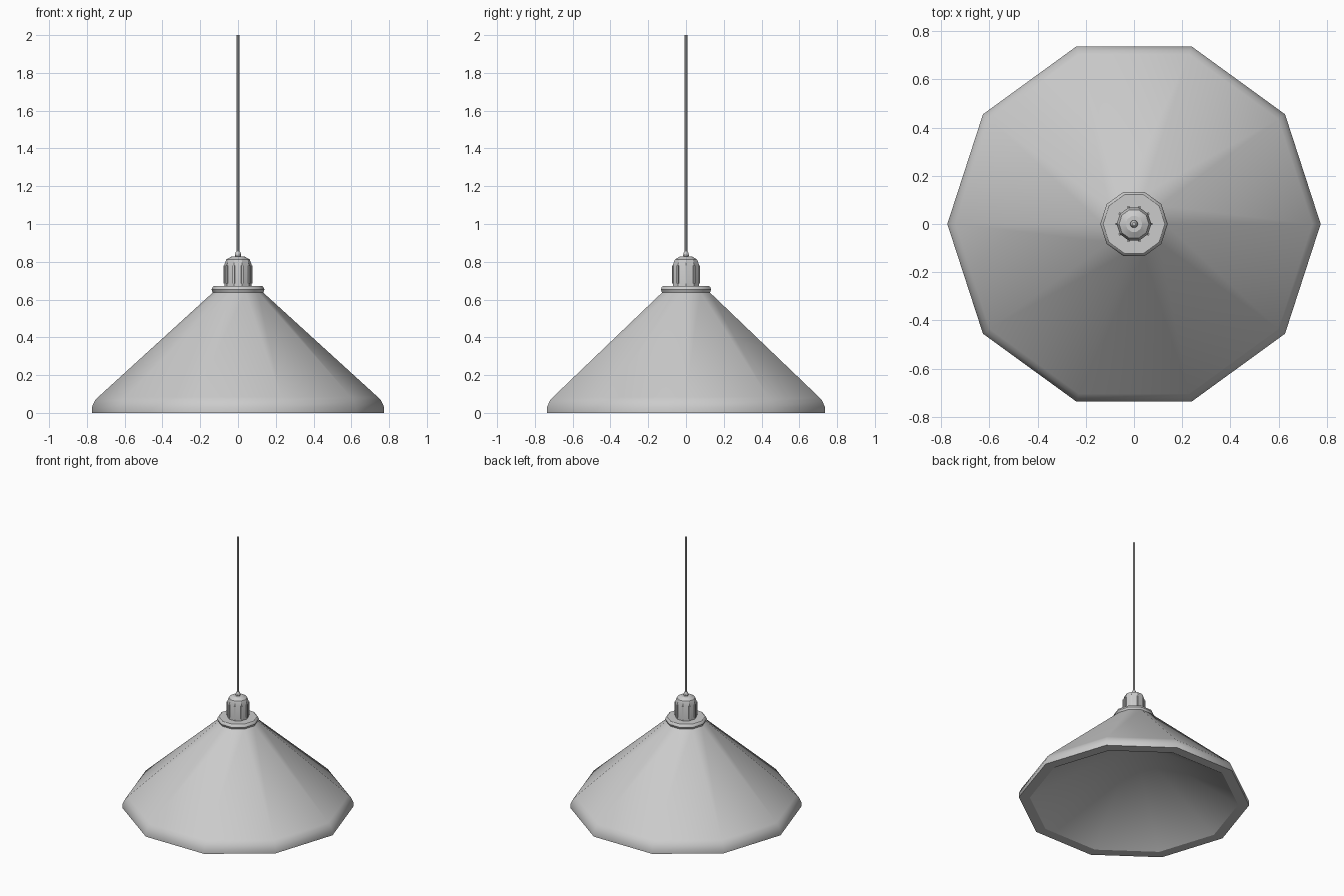
import bpy, math

if "Cube" in bpy.data.objects:
    bpy.data.objects.remove(bpy.data.objects["Cube"])

SIDES = 10


def lathe(name, profile, sides=SIDES, smooth=35, caps=True):
    """Revolve (radius, z) points around the z axis; radius 0 makes a pole, other ends can be capped."""
    verts, rings, faces = [], [], []
    for r, z in profile:
        n = 1 if r == 0 else sides
        rings.append([len(verts) + i % n for i in range(sides)])
        for i in range(n):
            a = 2 * math.pi * i / sides
            verts.append((r * math.cos(a), r * math.sin(a), z))
    for lo, hi in zip(rings, rings[1:]):
        for i in range(sides):
            j = (i + 1) % sides
            faces.append(list(dict.fromkeys((lo[i], lo[j], hi[j], hi[i]))))
    if caps and profile[0][0]:
        faces.append(rings[0][::-1])
    if caps and profile[-1][0]:
        faces.append(rings[-1])
    mesh = bpy.data.meshes.new(name)
    mesh.from_pydata(verts, [], faces)
    ob = bpy.data.objects.new(name, mesh)
    bpy.context.collection.objects.link(ob)
    bpy.context.view_layer.objects.active = ob
    ob.select_set(True)
    bpy.ops.object.shade_smooth_by_angle(angle=math.radians(smooth))
    ob.select_set(False)
    return ob


# Ten-sided shade: shallow inner cone, then flat rim, rolled lip and outer cone
lathe("shade_inside", [(0, 0.45), (0.70, 0)], smooth=60, caps=False)
lathe("shade", [(0.70, 0), (0.774, 0), (0.774, 0.03), (0.757, 0.066),
                (0.74, 0.084), (0.13, 0.64)], smooth=40, caps=False)

# Collar ring on top of the shade
lathe("collar", [(0.12, 0.632), (0.133, 0.636), (0.140, 0.652),
                 (0.135, 0.666), (0.128, 0.671)])

# Lamp socket with faceted domed cap
lathe("socket", [(0.072, 0.665), (0.072, 0.785), (0.062, 0.812), (0.034, 0.828)],
      smooth=20)

# Upright ribs around the socket, one on each corner
for i in range(SIDES):
    a = 2 * math.pi * i / SIDES
    bpy.ops.mesh.primitive_cube_add(
        size=1, location=(0.072 * math.cos(a), 0.072 * math.sin(a), 0.732),
        rotation=(0, 0, a))
    rib = bpy.context.object
    rib.name = f"socket_rib_{i + 1}"
    rib.scale = (0.010, 0.010, 0.095)

# Cord grip and hanging cord
lathe("cord_grip", [(0.013, 0.82), (0.016, 0.835), (0.014, 0.848), (0.008, 0.856)])
lathe("cord", [(0.008, 0.84), (0.008, 2.0)], sides=8, smooth=20)
